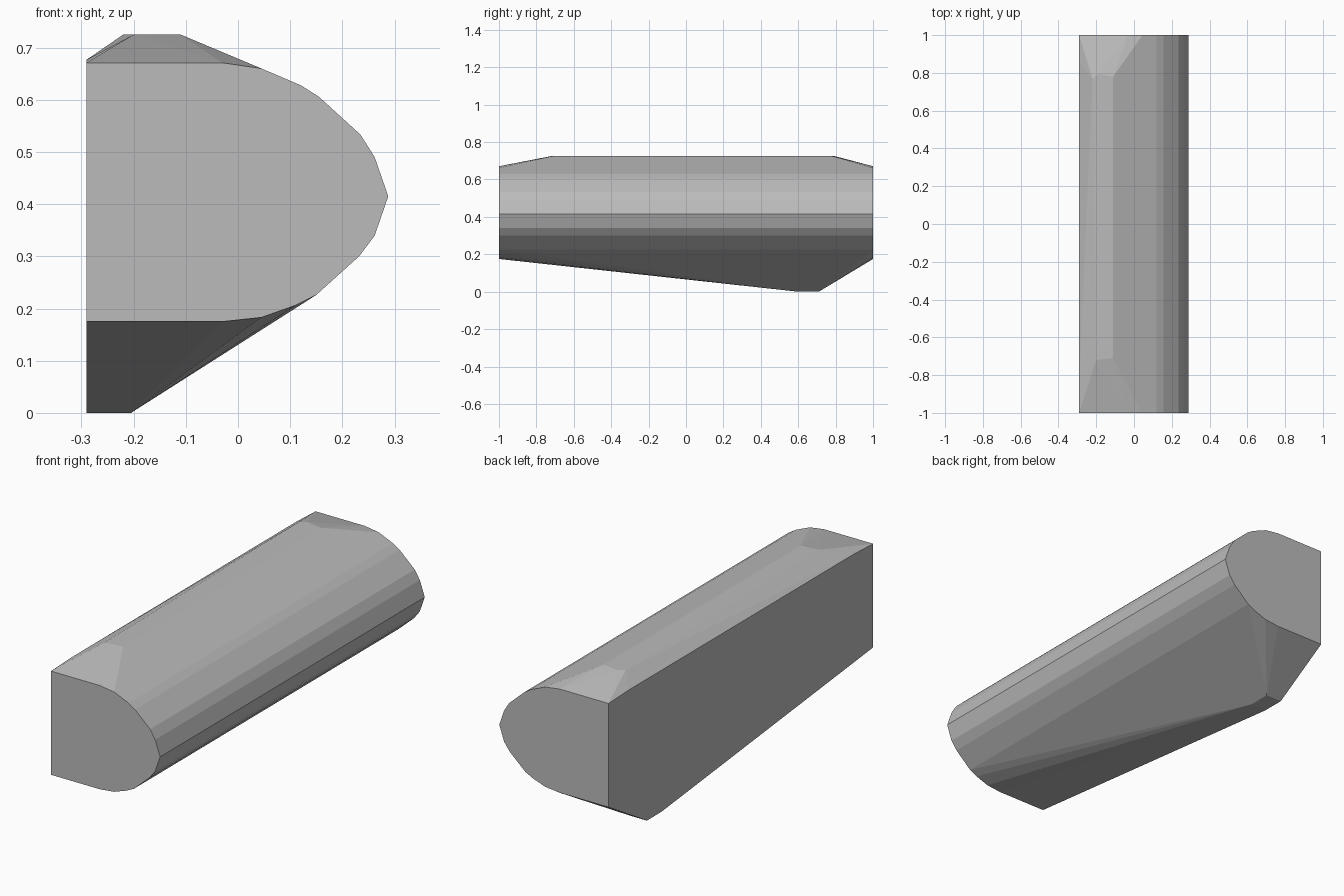
import bpy, bmesh

if "Cube" in bpy.data.objects:
    bpy.data.objects.remove(bpy.data.objects["Cube"])

# End cap outline (x, z), flat on the left and rounded on the right
cap = [(-0.29, 0.175), (-0.03, 0.175), (0.045, 0.183), (0.11, 0.206),
       (0.15, 0.226), (0.232, 0.30), (0.262, 0.34), (0.288, 0.415),
       (0.262, 0.49), (0.235, 0.533), (0.155, 0.606), (0.12, 0.628),
       (0.045, 0.66), (-0.03, 0.671), (-0.29, 0.671)]
points = [(x, y, z) for y in (-1, 1) for x, z in cap]

# Flat ridge along the top, with sloped ends
points += [(-0.20, -0.72, 0.725), (-0.11, -0.71, 0.725),
           (-0.22, 0.77, 0.725), (-0.19, 0.795, 0.725), (-0.11, 0.78, 0.725),
           (-0.29, -0.85, 0.677), (-0.29, 0.85, 0.677)]

# Lowest part of the keel, towards the back
points += [(x, y, 0) for x in (-0.29, -0.205) for y in (0.60, 0.71)]

# Faceted convex body
bm = bmesh.new()
for p in points:
    bm.verts.new(p)
hull = bmesh.ops.convex_hull(bm, input=bm.verts)
loose = [v for v in bm.verts if not v.link_faces]
bmesh.ops.delete(bm, geom=loose, context='VERTS')
bmesh.ops.dissolve_limit(bm, angle_limit=0.01, verts=bm.verts, edges=bm.edges)
bmesh.ops.recalc_face_normals(bm, faces=bm.faces)
mesh = bpy.data.meshes.new("body")
bm.to_mesh(mesh)
bm.free()

grey = bpy.data.materials.new("grey")
grey.diffuse_color = (0.5, 0.5, 0.5, 1)
grey.use_nodes = True
grey.node_tree.nodes["Principled BSDF"].inputs["Base Color"].default_value = grey.diffuse_color
mesh.materials.append(grey)
body = bpy.data.objects.new("body", mesh)
bpy.context.collection.objects.link(body)
